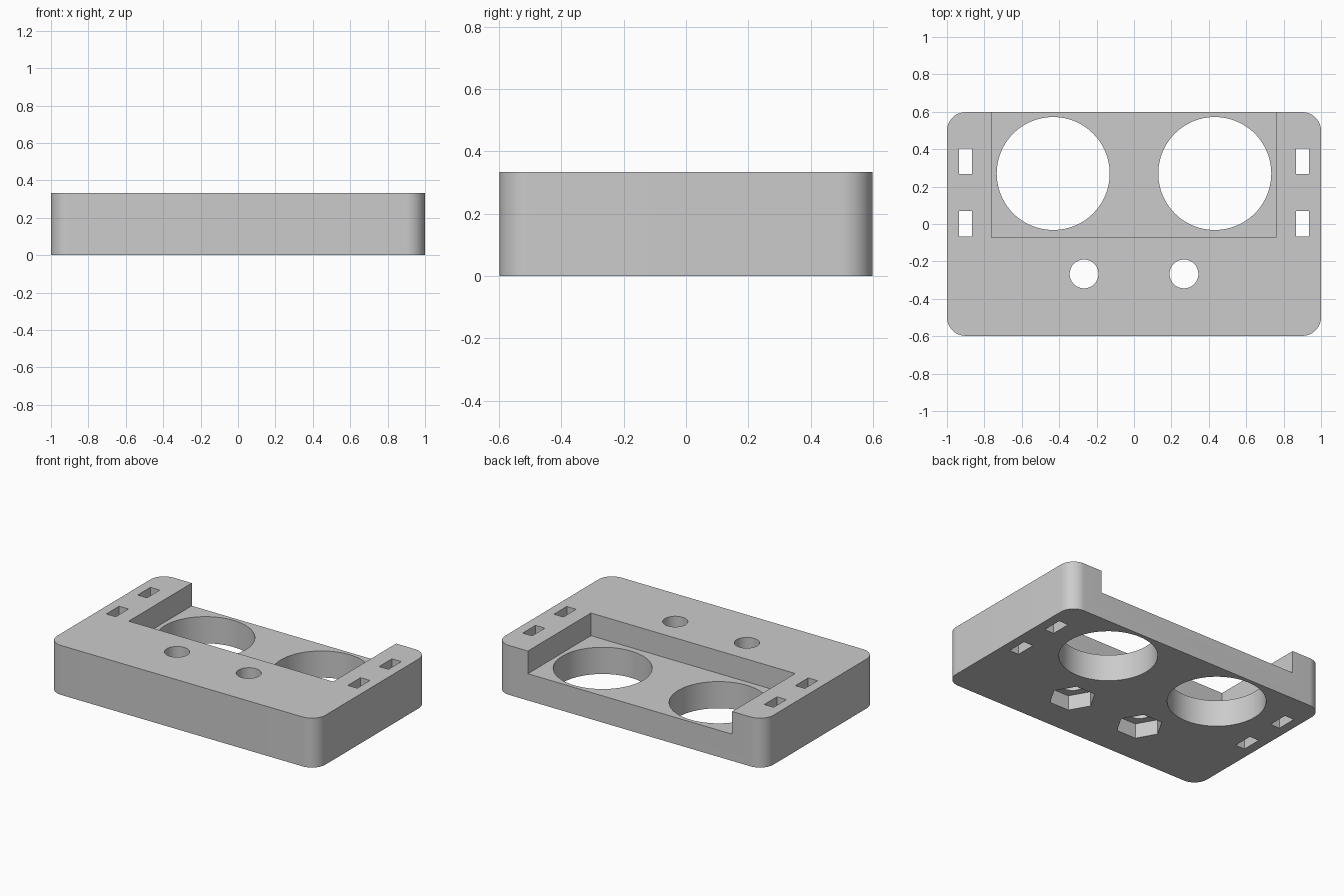
import bpy, bmesh, math

cube = bpy.data.objects.get("Cube")
if cube:
    bpy.data.objects.remove(cube, do_unlink=True)

W, D, H, R = 1.0, 0.598, 0.333, 0.1   # half width, half depth, height, corner radius
FLOOR = 0.18                          # pocket floor height

grey = bpy.data.materials.new("plain grey")
grey.use_nodes = True
colour = (0.6, 0.6, 0.6, 1)
grey.diffuse_color = colour
grey.node_tree.nodes["Principled BSDF"].inputs["Base Color"].default_value = colour


def prism(name, outline, z0, z1):
    """Extrude a flat outline from z0 to z1."""
    bm = bmesh.new()
    face = bm.faces.new([bm.verts.new((x, y, z0)) for x, y in outline])
    top = bmesh.ops.extrude_face_region(bm, geom=[face])["geom"]
    for v in top:
        if isinstance(v, bmesh.types.BMVert):
            v.co.z = z1
    bmesh.ops.recalc_face_normals(bm, faces=bm.faces)
    mesh = bpy.data.meshes.new(name)
    bm.to_mesh(mesh)
    bm.free()
    mesh.materials.append(grey)
    ob = bpy.data.objects.new(name, mesh)
    bpy.context.collection.objects.link(ob)
    return ob


def ring(cx, cy, r, n):
    return [(cx + r * math.cos(math.tau * i / n), cy + r * math.sin(math.tau * i / n))
            for i in range(n)]


def rect(x0, x1, y0, y1):
    return [(x0, y0), (x1, y0), (x1, y1), (x0, y1)]


# Rounded block
outline = []
for k, (sx, sy) in enumerate([(1, 1), (-1, 1), (-1, -1), (1, -1)]):
    for i in range(17):
        a = math.pi / 2 * (k + i / 16)
        outline.append((sx * (W - R) + R * math.cos(a), sy * (D - R) + R * math.sin(a)))
body = prism("bracket_body", outline, 0, H)

# Pocket open to the back, then mirrored holes, nut recesses and strap slots
cutters = [prism("pocket_cutter", rect(-0.763, 0.76, -0.073, 0.8), FLOOR, 0.5)]
for s in (-1, 1):
    cutters.append(prism("large_hole_cutter", ring(s * 0.432, 0.27, 0.302, 96), -0.1, 0.25))
    cutters.append(prism("screw_hole_cutter", ring(s * 0.267, -0.267, 0.077, 48), 0.05, 0.5))
    cutters.append(prism("nut_recess_cutter", ring(s * 0.267, -0.267, 0.145, 6), -0.1, 0.1))
    for y in (0.002, 0.335):
        cutters.append(prism("strap_slot_cutter",
                             rect(s * 0.9 - 0.035, s * 0.9 + 0.035, y - 0.068, y + 0.068),
                             -0.1, 0.5))

bpy.ops.object.select_all(action="DESELECT")
body.select_set(True)
bpy.context.view_layer.objects.active = body
for cutter in cutters:
    mod = body.modifiers.new("cut", "BOOLEAN")
    mod.operation, mod.solver, mod.object = "DIFFERENCE", "EXACT", cutter
    bpy.ops.object.modifier_apply(modifier=mod.name)
for cutter in cutters:
    bpy.data.objects.remove(cutter, do_unlink=True)

bpy.ops.object.shade_smooth_by_angle(angle=math.radians(30))
